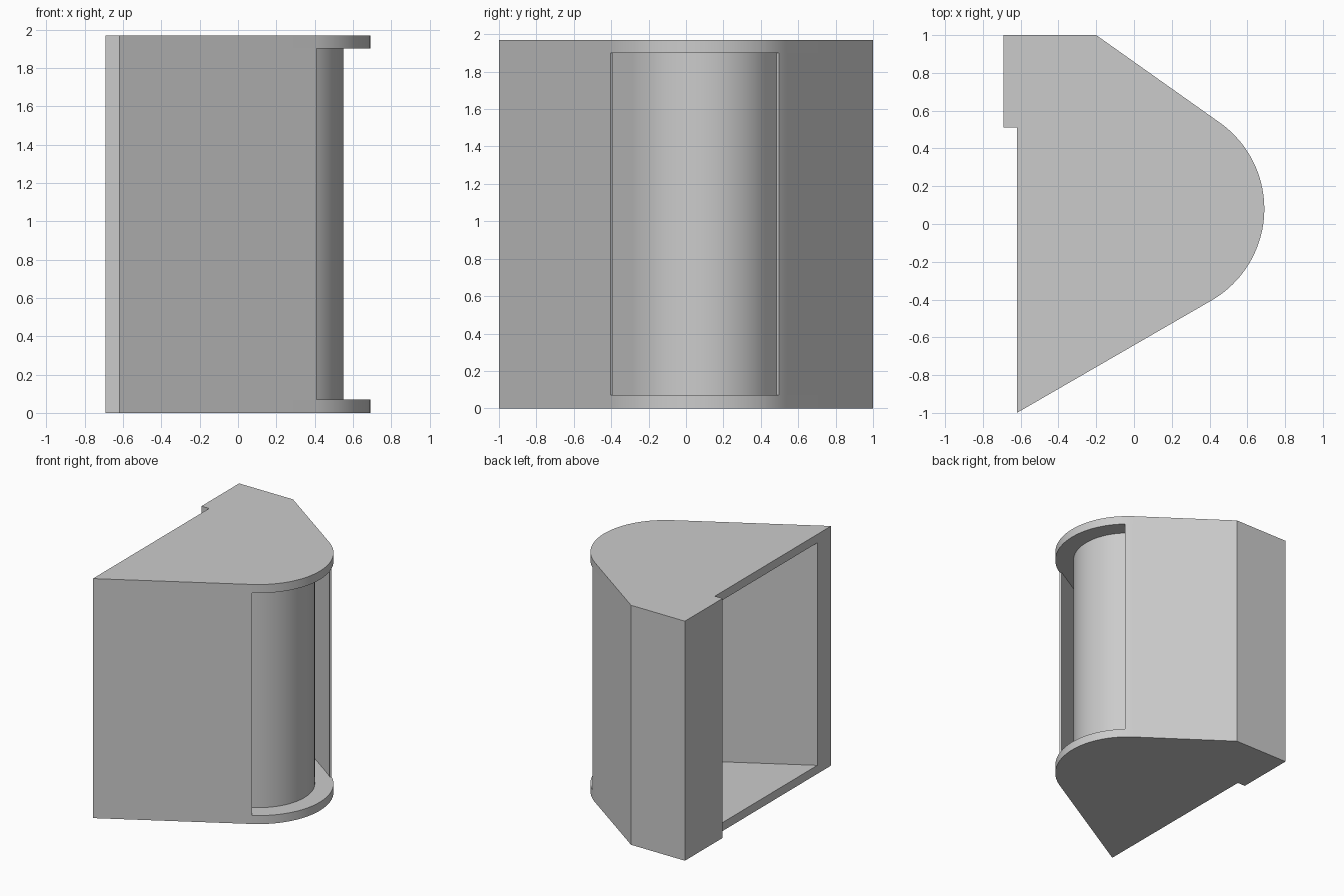
import bpy, bmesh, math
from mathutils import Vector

if "Cube" in bpy.data.objects:
    bpy.data.objects.remove(bpy.data.objects["Cube"], do_unlink=True)

# One plain grey for everything
grey = bpy.data.materials.new("light_grey")
grey.use_nodes = True
colour = (0.6, 0.6, 0.6, 1)
grey.diffuse_color = colour
grey.node_tree.nodes["Principled BSDF"].inputs["Base Color"].default_value = colour

HEIGHT, SLAB = 1.97, 0.07
CENTRE, RADIUS = Vector((0.13, 0.08)), 0.56
SKIN, POCKET = 0.015, 0.14
FRONT, BACK, BACK_CORNER = Vector((-0.62, -1)), Vector((-0.2, 1)), Vector((-0.69, 1))
START, TANGENT, END = -60, 54.7, 48


def arc(a, b, n):
    angles = [math.radians(a + (b - a) * i / n) for i in range(n + 1)]
    return [CENTRE + RADIUS * Vector((math.cos(t), math.sin(t))) for t in angles]


def offset(path, d):
    """Shift an open path to its left with mitred corners."""
    dirs = [(q - p).normalized() for p, q in zip(path, path[1:])]
    normals = [Vector((-v.y, v.x)) for v in dirs]
    result = []
    for i, p in enumerate(path):
        a, b = normals[max(i - 1, 0)], normals[min(i, len(normals) - 1)]
        m = (a + b).normalized()
        result.append(p + m * d / m.dot(a))
    # Keep the front end flush with the side opening
    if path[0] == FRONT:
        result[0] = FRONT + Vector((0, d / dirs[0].x))
    return result


def prism(name, outline, z0, z1):
    bm = bmesh.new()
    base = bm.faces.new([bm.verts.new((p[0], p[1], z0)) for p in outline])
    top = bmesh.ops.extrude_face_region(bm, geom=[base])
    verts = [g for g in top["geom"] if isinstance(g, bmesh.types.BMVert)]
    bmesh.ops.translate(bm, verts=verts, vec=(0, 0, z1 - z0))
    bmesh.ops.recalc_face_normals(bm, faces=bm.faces)
    mesh = bpy.data.meshes.new(name)
    bm.to_mesh(mesh)
    bm.free()
    mesh.materials.append(grey)
    obj = bpy.data.objects.new(name, mesh)
    bpy.context.collection.objects.link(obj)
    bpy.ops.object.select_all(action="DESELECT")
    obj.select_set(True)
    bpy.context.view_layer.objects.active = obj
    bpy.ops.object.shade_smooth_by_angle(angle=math.radians(25))
    return obj


def wall(name, path, d0, d1):
    return prism(name, offset(path, d0) + offset(path, d1)[::-1], SLAB, HEIGHT - SLAB)


outer = [FRONT] + arc(START, TANGENT, 40) + [BACK, BACK_CORNER]

# Floor and roof slabs with the stepped side edge
slab_outline = outer + [(-0.69, 0.51), (-0.62, 0.51)]
prism("floor_slab", slab_outline, 0, SLAB)
prism("roof_slab", slab_outline, HEIGHT - SLAB, HEIGHT)

# Thin outer walls, left open around the curved bay
wall("front_outer_wall", [FRONT, arc(START, START, 1)[0]], 0, SKIN)
wall("back_outer_wall", arc(END, TANGENT, 4) + [BACK, BACK_CORNER], 0, SKIN)

# Recessed inner wall that bends around the bay
wall("curved_inner_wall", outer, POCKET, POCKET + SKIN)

# Posts on both sides of the opening
depth = Vector((0.06, 0.06 * math.tan(math.radians(30))))
rim = [FRONT, FRONT + Vector((0, POCKET / math.cos(math.radians(30))))]
prism("front_post", rim + [p + depth for p in rim[::-1]], SLAB, HEIGHT - SLAB)
prism("back_post", [(-0.69, 0.51), (-0.61, 0.51), (-0.61, 1), (-0.69, 1)],
      SLAB, HEIGHT - SLAB)
